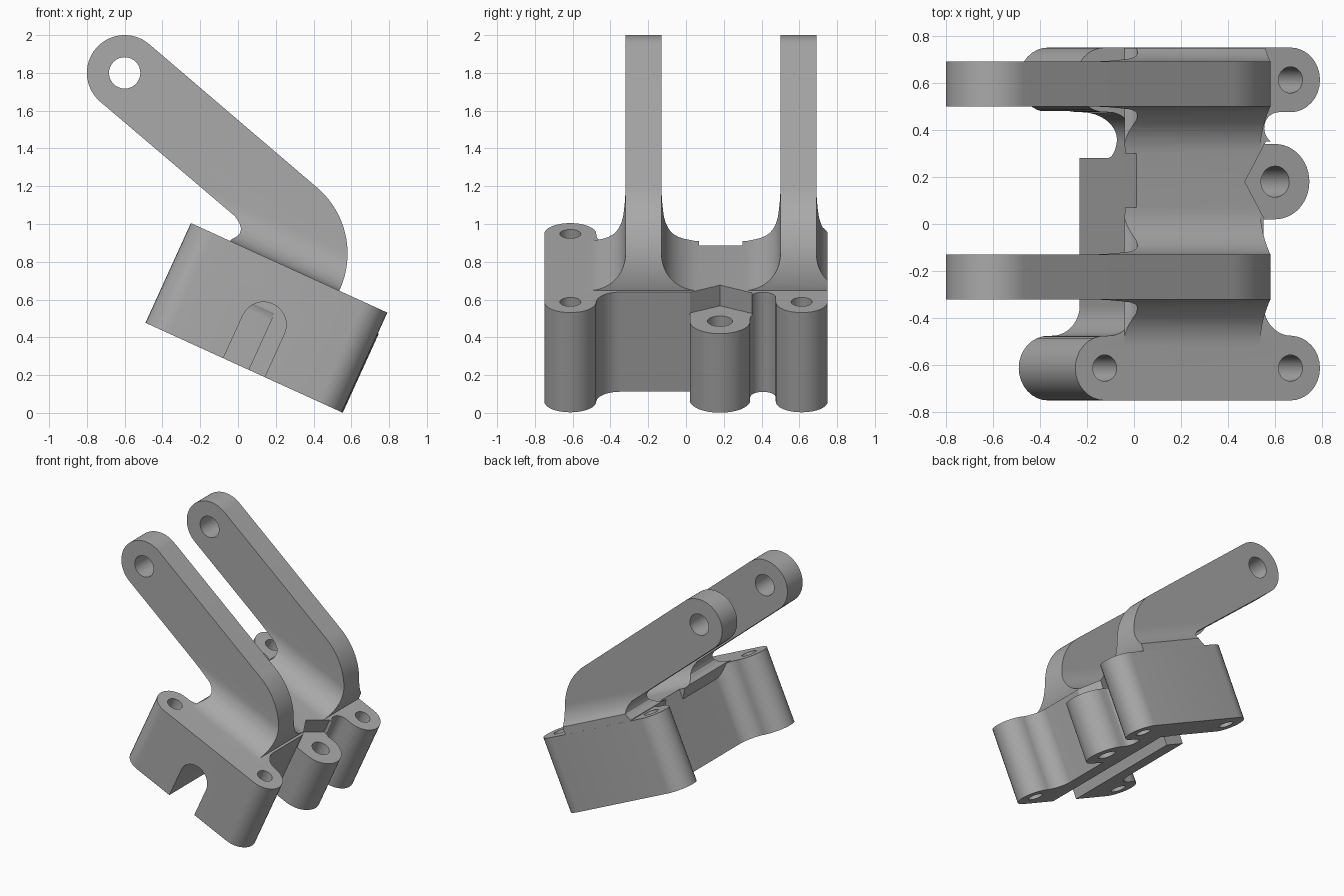
import bpy
import bmesh
from math import cos, sin, pi, radians
from mathutils import Matrix, Vector

default = bpy.data.objects.get("Cube")
if default:
    bpy.data.objects.remove(default, do_unlink=True)

metal = bpy.data.materials.new("plain_grey")
metal.use_nodes = True
GREY = (0.4, 0.4, 0.4, 1)
metal.diffuse_color = GREY
metal.node_tree.nodes["Principled BSDF"].inputs["Base Color"].default_value = GREY

# Frames: plan outlines rise along the base's own up axis, which is tilted
TILT = Matrix.Translation((-0.49, 0, 0.477)) @ Matrix.Rotation(radians(24.5), 4, 'Y')
ALONG_Y = Matrix(((1, 0, 0, 0), (0, 0, 1, 0), (0, 1, 0, 0), (0, 0, 0, 1)))
ALONG_X = Matrix(((0, 0, 1, 0), (1, 0, 0, 0), (0, 1, 0, 0), (0, 0, 0, 1)))


def arc(cx, cy, r, start, end, n=16):
    angles = [radians(start + (end - start) * i / n) for i in range(n + 1)]
    return [(cx + r * cos(a), cy + r * sin(a)) for a in angles]


def prism(name, outline, low, high, frame):
    """Extrude a closed outline between two depths of a frame."""
    bm = bmesh.new()
    bottom = [bm.verts.new(frame @ Vector((a, b, low))) for a, b in outline]
    face = bm.faces.new(bottom)
    top = bmesh.ops.extrude_face_region(bm, geom=[face])["geom"]
    shift = frame.to_3x3() @ Vector((0, 0, high - low))
    bmesh.ops.translate(bm, vec=shift,
                        verts=[v for v in top if isinstance(v, bmesh.types.BMVert)])
    bmesh.ops.remove_doubles(bm, verts=bm.verts, dist=0.0001)
    bmesh.ops.recalc_face_normals(bm, faces=bm.faces)
    mesh = bpy.data.meshes.new(name)
    bm.to_mesh(mesh)
    bm.free()
    mesh.materials.append(metal)
    obj = bpy.data.objects.new(name, mesh)
    bpy.context.collection.objects.link(obj)
    return obj


def combine(target, other, operation):
    mod = target.modifiers.new(operation.lower(), 'BOOLEAN')
    mod.operation = operation
    mod.solver = 'EXACT'
    mod.object = other
    bpy.context.view_layer.objects.active = target
    bpy.ops.object.modifier_apply(modifier=mod.name)
    bpy.data.objects.remove(other, do_unlink=True)


# Base: two rounded end caps, a filleted web and a side boss in one outline
H, CAP_Y, CAP_R = 0.58, 0.6125, 0.1375
LEFT, RIGHT = CAP_R, 1.0055
BOSS_U, BOSS_Y = 0.988, 0.18
outline = (
    arc(RIGHT, -CAP_Y, CAP_R, -90, 90)
    + arc(1.01, -0.345, 0.13, 270, 180)
    + [(0.88, 0.02)]
    + arc(BOSS_U, BOSS_Y, 0.16, -90, 90, 24)
    + arc(0.95, 0.4075, 0.0675, 270, 90)
    + arc(RIGHT, CAP_Y, CAP_R, -90, 90)
    + arc(LEFT, CAP_Y, CAP_R, 90, 270)
    + arc(0.155, 0.345, 0.13, 90, 0)
    + arc(0.155, -0.345, 0.13, 0, -90)
    + arc(LEFT, -CAP_Y, CAP_R, 90, 270)
)
bracket = prism("bracket", outline, 0, H, TILT)

# Bolt holes
for u in (LEFT, RIGHT):
    for y in (-CAP_Y, CAP_Y):
        hole = prism("bolt_hole", arc(u, y, 0.056, 0, 360, 32), -0.1, H + 0.1, TILT)
        combine(bracket, hole, 'DIFFERENCE')
combine(bracket, prism("boss_hole", arc(BOSS_U, BOSS_Y, 0.066, 0, 360, 32),
                       -0.1, H + 0.1, TILT), 'DIFFERENCE')


# Arched channels under the base: one from the front, one from the side
def arch(centre, radius, spring):
    return ([(centre - radius, -0.1), (centre + radius, -0.1)]
            + arc(centre, spring, radius, 0, 180, 24))


combine(bracket, prism("front_channel", arch(0.573, 0.12, 0.25), -0.9, 0.47,
                       TILT @ ALONG_Y), 'DIFFERENCE')
combine(bracket, prism("side_channel", arch(0.38, 0.1, 0.285), -0.2, 0.6,
                       TILT @ ALONG_X), 'DIFFERENCE')

# Arms: a bent side outline intersected with a section that flares at the foot
lever = (
    arc(-0.6, 1.8, 0.2, 229.3, 49.3, 32)
    + arc(0.12, 0.843, 0.46, 49.3, -24.5, 32)
    + [(0.45, 0.5), (0.0, 0.7), (-0.04, 0.915)]
    + [(-0.01, 0.932), (0.01, 0.95), (0.016, 0.975), (0.008, 1.005), (-0.015, 1.04)]
)
FLARE = 0.2
for y0, y1 in ((-0.32, -0.13), (0.5, 0.69)):
    arm = prism("arm", lever, y0 - 0.3, min(y1 + 0.3, 0.749), ALONG_Y)
    section = (
        [(y0, 3), (y1, 3)]
        + arc(y1 + FLARE, H + FLARE, FLARE, 180, 270)
        + [(y1 + FLARE, 0.45), (y0 - FLARE, 0.45)]
        + arc(y0 - FLARE, H + FLARE, FLARE, -90, 0)
    )
    combine(arm, prism("arm_section", section, -2, 2, TILT @ ALONG_X), 'INTERSECT')
    combine(arm, prism("pivot_hole", arc(-0.6, 1.8, 0.083, 0, 360, 32), -1, 1, ALONG_Y),
            'DIFFERENCE')
    combine(bracket, arm, 'UNION')

# Six-sided nut seat above the boss
seat = prism("nut_seat", arc(BOSS_U, BOSS_Y, 0.196, 0, 360, 6), 0.46, 0.85, TILT)
combine(bracket, seat, 'DIFFERENCE')

bpy.ops.object.select_all(action='DESELECT')
bracket.select_set(True)
bpy.context.view_layer.objects.active = bracket
bpy.ops.object.shade_smooth_by_angle(angle=radians(25))
